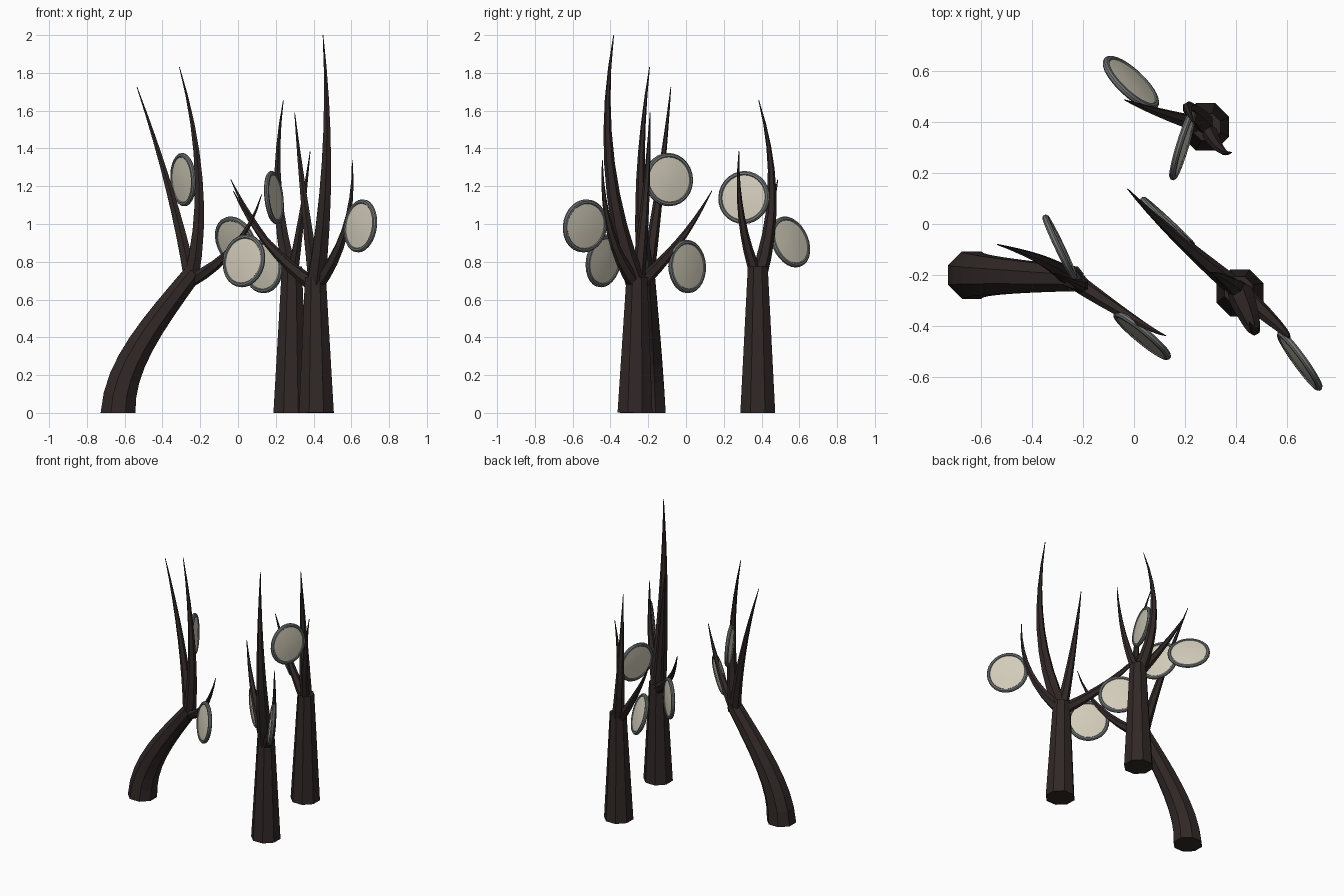
import bpy, bmesh, math
from mathutils import Vector

if "Cube" in bpy.data.objects:
    bpy.data.objects.remove(bpy.data.objects["Cube"])


def material(name, rgb):
    m = bpy.data.materials.new(name)
    m.diffuse_color = (*rgb, 1)
    m.use_nodes = True
    m.node_tree.nodes["Principled BSDF"].inputs["Base Color"].default_value = m.diffuse_color
    return m


BARK = material("dark bark", (0.030, 0.021, 0.020))
CREAM = material("pale cream", (0.64, 0.60, 0.49))
RIM = material("grey rim", (0.16, 0.17, 0.17))


def finish(bm, name, mats):
    bmesh.ops.recalc_face_normals(bm, faces=bm.faces[:])
    me = bpy.data.meshes.new(name)
    bm.to_mesh(me)
    bm.free()
    for m in mats:
        me.materials.append(m)
    ob = bpy.data.objects.new(name, me)
    bpy.context.collection.objects.link(ob)
    return ob


def bezier(pts, t):
    pts = [Vector(p) for p in pts]
    while len(pts) > 1:
        pts = [a.lerp(b, t) for a, b in zip(pts, pts[1:])]
    return pts[0]


def tube(name, ctrl, r0, r1, sides, steps, flat_base=False):
    """Flat-sided tapered tube along a Bezier path."""
    bm = bmesh.new()
    rings = []
    for i in range(steps + 1):
        t = i / steps
        p = bezier(ctrl, t)
        d = bezier(ctrl, min(1, t + .01)) - bezier(ctrl, max(0, t - .01))
        if flat_base and i == 0:
            d = Vector((0, 0, 1))
        d.normalize()
        u = (Vector((1, 0, 0)) - d * d.x).normalized()
        v = d.cross(u)
        r = r0 + (r1 - r0) * t
        rings.append([bm.verts.new(p + r * (u * math.cos(a) + v * math.sin(a)))
                      for a in (2 * math.pi * (k + .5) / sides for k in range(sides))])
    for a, b in zip(rings, rings[1:]):
        for k in range(sides):
            n = (k + 1) % sides
            bm.faces.new((a[k], a[n], b[n], b[k]))
    bm.faces.new(rings[0][::-1])
    bm.faces.new(rings[-1])
    return finish(bm, name, [BARK])


def branch(name, start, mid, tip, r):
    """Thorn-like branch passing through start, mid and tip."""
    s, m, e = Vector(start), Vector(mid), Vector(tip)
    tube(name, [s, 2 * m - (s + e) / 2, e], r, 0.002, 6, 8)


def disc(name, centre, normal):
    """Domed cream disc in a rounded grey rim, by revolving a half profile."""
    prof = [(0, .016), (.06, .014), (.119, .008), (.123, .013), (.134, .012),
            (.141, .005), (.141, -.005), (.134, -.012), (.123, -.013),
            (.119, -.008), (.06, -.014), (0, -.016)]
    n, seg = 28, len(prof) - 1
    q = Vector(normal).normalized().to_track_quat('Z', 'Y')
    c = Vector(centre)
    bm = bmesh.new()
    rows = []
    for r, h in prof:
        if r == 0:
            rows.append([bm.verts.new(c + q @ Vector((0, 0, h)))] * n)
        else:
            rows.append([bm.verts.new(c + q @ Vector((r * math.cos(2 * math.pi * k / n),
                                                      r * math.sin(2 * math.pi * k / n), h)))
                         for k in range(n)])
    for i in range(seg):
        for k in range(n):
            j = (k + 1) % n
            quad = list(dict.fromkeys((rows[i][k], rows[i][j], rows[i + 1][j], rows[i + 1][k])))
            f = bm.faces.new(quad)
            f.material_index = 1 if 2 <= i < seg - 2 else 0
    ob = finish(bm, name, [CREAM, RIM])
    bpy.ops.object.select_all(action='DESELECT')
    ob.select_set(True)
    bpy.context.view_layer.objects.active = ob
    bpy.ops.object.shade_smooth_by_angle(angle=math.radians(35))


# Trunks
tube("leaning_trunk", [(-.635, -.20, 0), (-.63, -.20, .25), (-.45, -.205, .47), (-.235, -.215, .745)],
     .1, .052, 8, 8, True)
tube("back_trunk", [(.28, .38, 0), (.285, .38, .775)], .1, .057, 8, 3)
tube("right_trunk", [(.415, -.27, 0), (.41, -.26, .72)], .1, .06, 8, 3)

# Branches: start, mid, tip, base radius
A, B, C = (-.25, -.21, .70), (.285, .38, .71), (.41, -.26, .67)
branches = {
    "leaning_branch": [
        (A, (-.365, -.14, 1.19), (-.535, -.08, 1.725), .040),
        (A, (-.208, -.24, 1.24), (-.31, -.193, 1.83), .045),
        (A, (-.015, -.365, .885), (.125, -.437, 1.155), .036)],
    "back_branch": [
        (B, (.212, .455, 1.17), (.24, .385, 1.655), .045),
        (B, (.335, .295, 1.03), (.382, .28, 1.385), .034),
        (B, (.10, .435, .98), (-.038, .486, 1.235), .036)],
    "right_branch": [
        (C, (.468, -.405, 1.32), (.45, -.383, 2.0), .055),
        (C, (.35, -.215, 1.13), (.30, -.19, 1.59), .040),
        (C, (.565, -.40, .96), (.605, -.443, 1.34), .040),
        (C, (.16, -.045, .895), (-.025, .137, 1.175), .040)],
}
for group, items in branches.items():
    for i, (s, m, e, r) in enumerate(items):
        branch(f"{group}_{i + 1}", s, m, e, r)

# Hanging discs: centre and facing direction
discs = [
    ((-.29, -.092, 1.235), (.9, .43, .05)),
    ((.032, -.436, .805), (-.635, -.77, .15)),
    ((-.012, .552, .905), (.66, .70, .32)),
    ((.19, .307, 1.14), (.95, -.29, .10)),
    ((.648, -.535, .99), (.81, .585, -.12)),
    ((.132, .006, .775), (.68, .73, .04)),
]
for i, (c, n) in enumerate(discs):
    disc(f"disc_{i + 1}", c, n)
